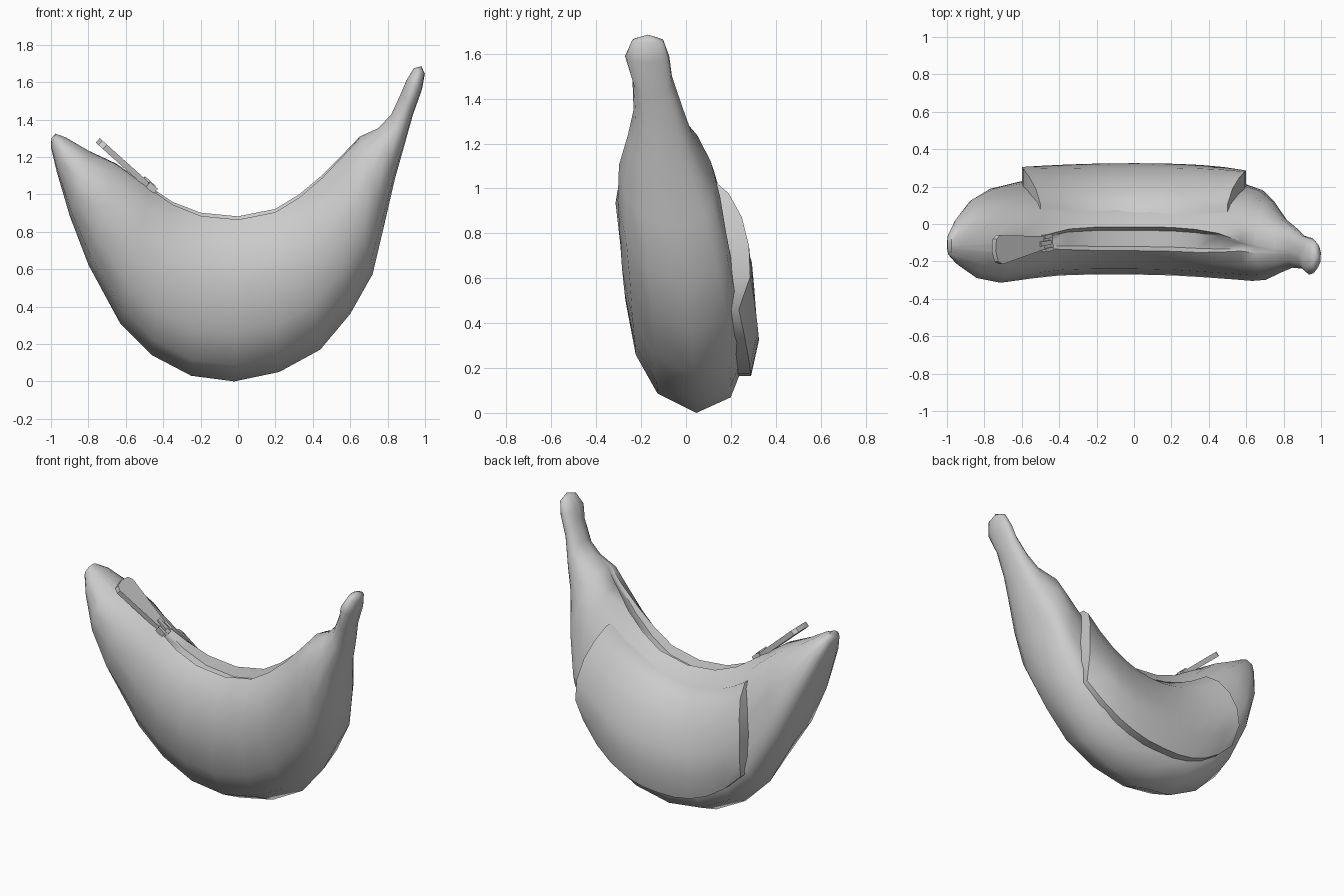
import bpy, bmesh, math
from mathutils import Vector, Matrix

if "Cube" in bpy.data.objects:
    bpy.data.objects.remove(bpy.data.objects["Cube"])

grey = bpy.data.materials.new("soft grey")
grey.diffuse_color = (0.6, 0.6, 0.6, 1)
grey.use_nodes = True
grey.node_tree.nodes["Principled BSDF"].inputs["Base Color"].default_value = grey.diffuse_color


def finish(name, bm, angle=40):
    bmesh.ops.recalc_face_normals(bm, faces=bm.faces)
    me = bpy.data.meshes.new(name)
    bm.to_mesh(me)
    bm.free()
    me.materials.append(grey)
    ob = bpy.data.objects.new(name, me)
    bpy.context.collection.objects.link(ob)
    bpy.context.view_layer.objects.active = ob
    ob.select_set(True)
    bpy.ops.object.shade_smooth_by_angle(angle=math.radians(angle))
    ob.select_set(False)
    return ob


# Curved body: outer x, z, inner x, z, front y, back y
stations = [
    (-1, 1.25, -.975, 1.325, -.17, -.05),
    (-.97, 1.12, -.92, 1.305, -.22, .03),
    (-.9, .88, -.8, 1.235, -.29, .14),
    (-.8, .62, -.65, 1.165, -.315, .2),
    (-.63, .31, -.47, 1.03, -.29, .23),
    (-.46, .14, -.35, .945, -.275, .24),
    (-.25, .03, -.2, .885, -.27, .24),
    (-.02, 0, 0, .865, -.27, .24),
    (.22, .05, .2, .905, -.275, .24),
    (.44, .17, .33, .985, -.285, .235),
    (.6, .36, .45, 1.09, -.295, .225),
    (.72, .57, .57, 1.22, -.305, .19),
    (.78, .82, .65, 1.31, -.3, .135),
    (.84, 1.08, .75, 1.355, -.26, .035),
    (.885, 1.24, .82, 1.43, -.235, -.01),
    (.935, 1.42, .875, 1.55, -.24, -.06),
    (.985, 1.56, .9, 1.61, -.273, -.072),
    (1, 1.645, .94, 1.675, -.24, -.1),
]
# Section going round: height from outer to inner edge, depth from front to back
front_side = [(0, .62), (.1, .28), (.3, .09), (.58, 0), (.8, .06), (.93, .16)]
back_side = [(.95, .62), (.82, .78), (.6, .9), (.35, .98), (.2, 1), (.08, .92)]


def section(w, g):
    half = .125 * max(g, .4)
    a, b = .375 - half, .375 + half
    lips = [(1, a), (1 - .06 * g, a + .35 * half),
            (1 - .05 * g, b - .3 * half), (1 + .02 * g, b)]
    for t, f in front_side + lips + back_side:
        d = Vector((t - .5, f - .5)).normalized() * .5
        yield (.5 + d.x) * (1 - w) + t * w, (.5 + d.y) * (1 - w) + f * w


bm = bmesh.new()
rings = []
for ox, oz, ix, iz, fy, by in stations:
    w = min(1, max(0, 1.3 - oz))                      # rounder towards the tips
    g = max(0, 1 - (abs(ix - .03) / .62) ** 4)        # opening narrows at its ends
    rings.append([bm.verts.new((ox + (ix - ox) * t, fy + (by - fy) * f,
                                oz + (iz - oz) * t)) for t, f in section(w, g)])
n = len(rings[0])
for r, s in zip(rings, rings[1:]):
    for k in range(n):
        bm.faces.new((r[k], r[(k + 1) % n], s[(k + 1) % n], s[k]))
# Rounded tips
for ring, tip in ((rings[0], (-.998, -.11, 1.30)), (rings[-1], (.98, -.17, 1.685))):
    v = bm.verts.new(tip)
    for k in range(n):
        bm.faces.new((ring[k], ring[(k + 1) % n], v))
finish("curved_body", bm, 54)

# Raised pocket on the back
profile = [(0, .065), (.12, .165), (.3, .245), (.52, .30), (.75, .325), (1, .29)]
bm = bmesh.new()
grid = []
for i in range(11):
    s = -1 + i / 5
    top = .80 + .20 * s * s + .05 * s
    low = .165 + .27 * abs(s) ** 2.4 + .025 * s
    grid.append([bm.verts.new(((.5 + .1 * math.sin(math.pi * .72 * v)) * s,
                               y + s * s * (.04 * (1 - v) ** 2 - .03 * v)
                               - .025 * max(s, 0) ** 4 * v,
                               top + (low - top) * v)) for v, y in profile])
for a, b in zip(grid, grid[1:]):
    for k in range(len(profile) - 1):
        bm.faces.new((a[k], a[k + 1], b[k + 1], b[k]))
ext = bmesh.ops.extrude_face_region(bm, geom=bm.faces[:], use_keep_orig=True)
bmesh.ops.translate(bm, vec=(0, -.13, 0),
                    verts=[e for e in ext["geom"] if isinstance(e, bmesh.types.BMVert)])
finish("back_pocket", bm)


# Zip parts: flat outlines given along the tab and across it, thickened
along = Vector((-.735, -.12, .66)).normalized()
normal = along.cross(Vector((0, 1, 0))).normalized()
if normal.z < 0:
    normal = -normal
across = normal.cross(along)
frame = Matrix((along, across, normal)).transposed()


def plate(name, origin, outline, thick):
    bm = bmesh.new()
    f = bm.faces.new([bm.verts.new(Vector(origin) + frame @ Vector((u, w, -thick / 2)))
                      for u, w in outline])
    ext = bmesh.ops.extrude_face_region(bm, geom=[f], use_keep_orig=True)
    bmesh.ops.translate(bm, vec=normal * thick,
                        verts=[e for e in ext["geom"] if isinstance(e, bmesh.types.BMVert)])
    finish(name, bm, 30)


def box(u0, u1, w0, w1):
    return [(u0, w0), (u1, w0), (u1, w1), (u0, w1)]


tab_side = [(0, .035), (.31, .078), (.34, .06)]
tab = [(u, -w) for u, w in tab_side] + [(.352, 0)] + tab_side[::-1]
plate("zip_pull_tab", (-.49, -.10, 1.055), tab, .032)
plate("zip_slider", (-.455, -.10, 1.02), box(-.02, .07, -.03, .03), .022)
for w in (-.035, .035):
    plate("zip_slider_side", (-.455, -.10, 1.03), box(-.015, .04, w - .01, w + .01), .035)
plate("zip_hook", (-.462, -.10, 1.045), box(-.015, .06, -.012, .012), .03)
